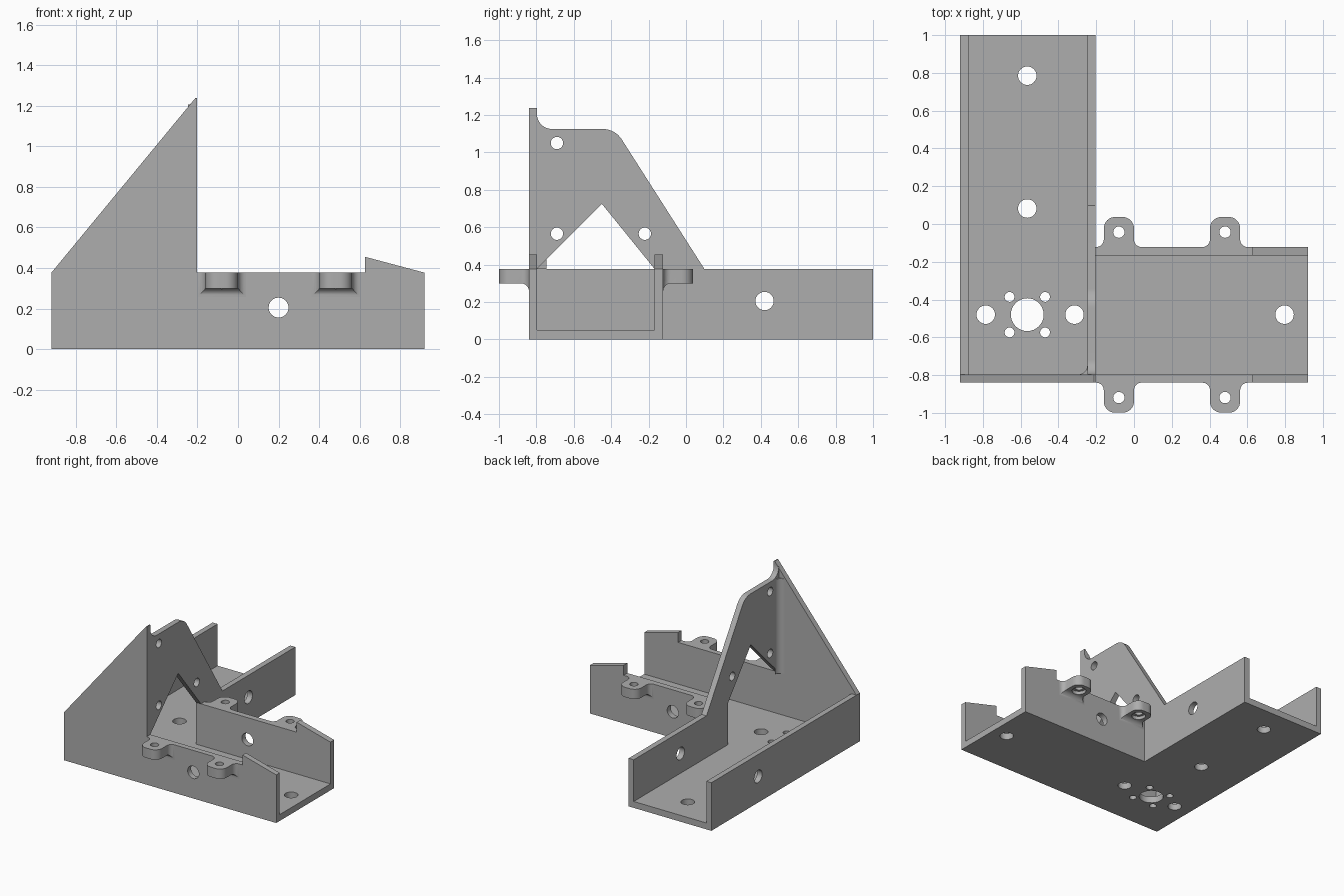
import bpy, bmesh
from math import cos, sin, radians
from mathutils import Vector

if "Cube" in bpy.data.objects:
    bpy.data.objects.remove(bpy.data.objects["Cube"])

grey = bpy.data.materials.new("plain grey")
grey.use_nodes = True
COLOUR = (0.42, 0.42, 0.42, 1)
grey.diffuse_color = COLOUR
grey.node_tree.nodes["Principled BSDF"].inputs["Base Color"].default_value = COLOUR


def place(axis, p, d):
    """Map a 2D profile point and a depth along an axis to 3D."""
    u, v = p
    return Vector({"x": (d, u, v), "y": (u, d, v), "z": (u, v, d)}[axis])


def arc(cu, cv, r, a0, a1, n=8):
    angles = [radians(a0 + (a1 - a0) * i / n) for i in range(n + 1)]
    return [(cu + r * cos(a), cv + r * sin(a)) for a in angles]


def prism(name, axis, profiles, lo, hi):
    """Extrude one or more closed profiles along an axis."""
    bm = bmesh.new()
    for pts in profiles:
        a = [bm.verts.new(place(axis, p, lo)) for p in pts]
        b = [bm.verts.new(place(axis, p, hi)) for p in pts]
        bm.faces.new(a)
        bm.faces.new(b)
        for i in range(len(pts)):
            j = (i + 1) % len(pts)
            bm.faces.new((a[i], a[j], b[j], b[i]))
    bmesh.ops.recalc_face_normals(bm, faces=bm.faces)
    mesh = bpy.data.meshes.new(name)
    bm.to_mesh(mesh)
    bm.free()
    mesh.materials.append(grey)
    obj = bpy.data.objects.new(name, mesh)
    bpy.context.collection.objects.link(obj)
    return obj


def cut(obj, axis, profiles, lo, hi):
    """Subtract extruded profiles from an object."""
    cutter = prism("cutter", axis, profiles, lo, hi)
    mod = obj.modifiers.new("cut", "BOOLEAN")
    mod.operation, mod.solver, mod.object = "DIFFERENCE", "EXACT", cutter
    deps = bpy.context.evaluated_depsgraph_get()
    mesh = bpy.data.meshes.new_from_object(obj.evaluated_get(deps))
    obj.modifiers.clear()
    obj.data = mesh
    bpy.data.objects.remove(cutter)


def circle(u, v, r):
    return arc(u, v, r, 0, 348.75, 31)


# Main dimensions: outer faces, inner faces, wall and floor heights
L, R, F, B = -0.92, 0.92, -0.84, 1.0
LI, FI = -0.877, -0.797
CI, CO = -0.247, -0.203       # inner wall of the long channel
AI, AO = -0.168, -0.122       # back wall of the short channel
H, T, PEAK, TIP = 0.377, 0.05, 1.237, 0.455
parts = []

# L-shaped floor with its holes
floor = prism("floor", "z", [[(LI, FI), (R, FI), (R, AI), (CI, AI), (CI, B), (LI, B)]], 0, T)
HX, HY = -0.565, -0.48
holes = [circle(HX, HY, 0.087)]
holes += [circle(x, y, 0.049) for x, y in
          [(HX, 0.785), (HX, 0.082), (-0.785, HY), (-0.315, HY), (0.797, HY)]]
holes += [circle(HX + sx * 0.094, HY + sy * 0.094, 0.026) for sx in (-1, 1) for sy in (-1, 1)]
cut(floor, "z", holes, -0.1, 0.2)
parts.append(floor)

# Outer side wall of the long channel
side = prism("outer_side_wall", "x", [[(FI, 0), (B, 0), (B, H), (FI, H)]], L, LI)
cut(side, "x", [circle(0.42, 0.205, 0.049)], L - 0.1, LI + 0.1)
parts.append(side)

# Front wall with tall triangular brace and raised tip
tip = [(R, 0), (R, H), (0.627, TIP), (0.627, H)]
front = prism("front_wall", "y",
              [[(L, 0)] + tip + [(CO, H), (CO, PEAK), (CO - 0.008, PEAK), (L, H)]], F, FI)
cut(front, "y", [circle(0.2, 0.205, 0.049)], F - 0.1, FI + 0.1)
parts.append(front)

# Back wall of the short channel
back = prism("back_wall", "y", [[(CO, 0)] + tip + [(CO, H)]], AI, AO)
cut(back, "y", [circle(0.2, 0.205, 0.049)], AI - 0.1, AO + 0.1)
parts.append(back)

# Inner wall rising into a mounting plate over a pointed opening
plate = [(B, 0), (B, H), (0.098, H)]
plate += arc(-0.445, 1.005, 0.12, 33, 90)
plate += arc(FI + 0.08, 1.205, 0.08, 270, 180)
plate += [(FI, H), (-0.45, 0.725), (AI, H), (AI, 0)]
inner = prism("mounting_plate_wall", "x", [plate], CI, CO)
cut(inner, "x", [circle(0.42, 0.205, 0.049)] +
    [circle(y, z, 0.033) for y, z in [(-0.69, 1.05), (-0.69, 0.565), (-0.22, 0.565)]],
    CI - 0.1, CO + 0.1)
parts.append(inner)

# Vertical fillet between the brace and the plate
r = 0.05
parts.append(prism("corner_fillet", "z",
                   [[(CI, FI)] + arc(CI - r, FI + r, r, 0, -90)], H, 1.12))

# Rounded screw ears on both sides of the short channel
half = [(-0.12, 0)] + arc(-0.12, 0.04, 0.04, -90, 0)[1:] + arc(-0.02, 0.099, 0.06, 180, 90)
outline = half + [(-u, v) for u, v in reversed(half)]
for label, base, s in (("front", F, -1), ("back", AO, 1)):
    for side_name, cx in (("right", -0.08), ("left", 0.482)):
        ear = prism(f"{label}_{side_name}_ear", "z",
                    [[(cx + u, base + s * v) for u, v in outline]], 0.255, H)
        # concave underside blending into the wall
        under = [(-0.01, 0.2), (-0.01, 0.258)] + arc(0.042, 0.258, 0.042, 180, 90) + [(0.3, 0.3), (0.3, 0.2)]
        cut(ear, "x", [[(base + s * v, z) for v, z in under]], cx - 0.3, cx + 0.3)
        cy = base + s * 0.079
        cut(ear, "z", [circle(cx, cy, 0.03)], 0.2, 0.5)
        cut(ear, "z", [circle(cx, cy, 0.05)], 0.2, 0.325)
        parts.append(ear)

# Smooth the curved faces, keep the edges sharp
bpy.ops.object.select_all(action="DESELECT")
for obj in parts:
    obj.select_set(True)
bpy.context.view_layer.objects.active = parts[0]
bpy.ops.object.shade_smooth_by_angle(angle=radians(30))
